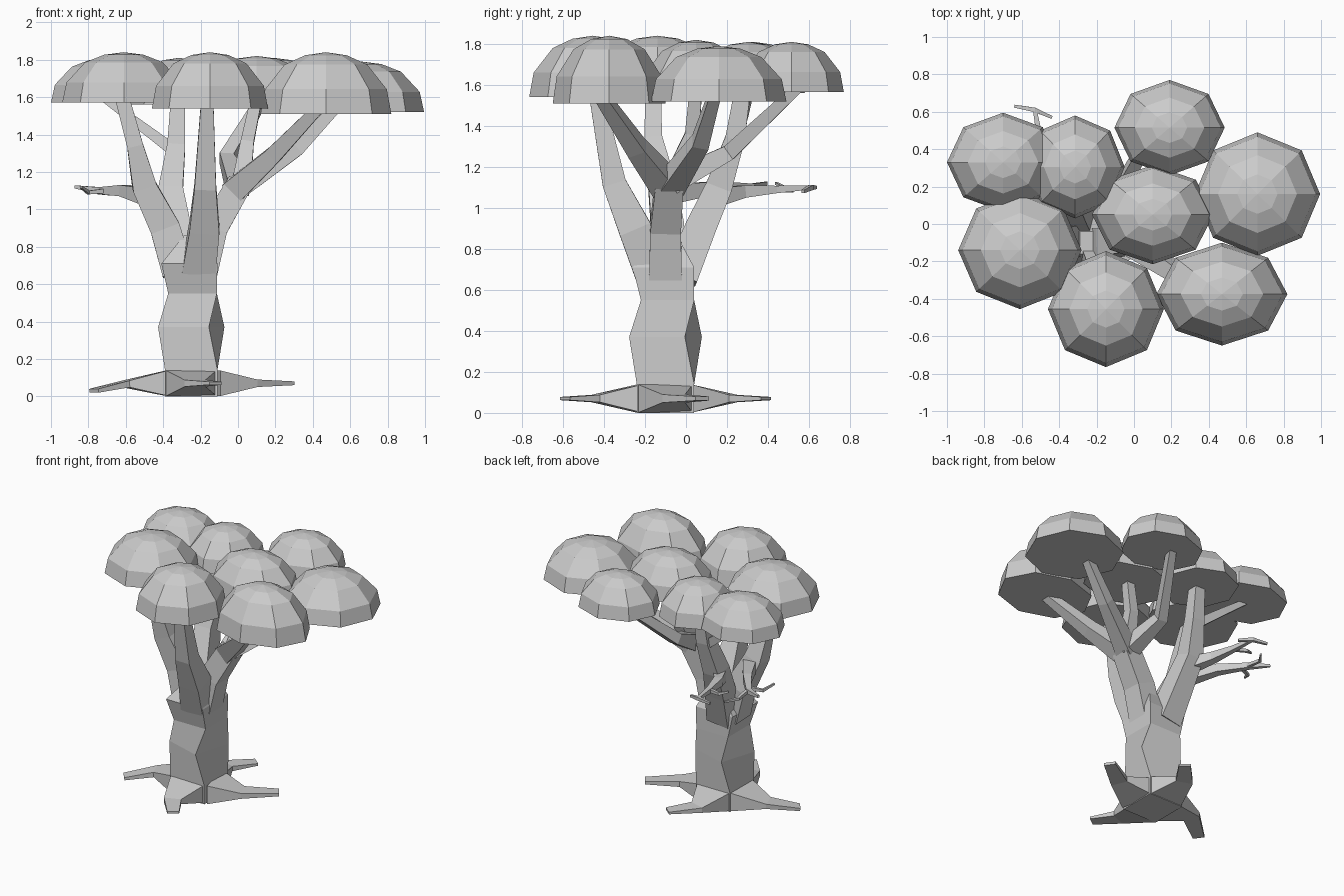
import bpy
import math
from mathutils import Vector


def make_object(name, verts, faces):
    mesh = bpy.data.meshes.new(name)
    mesh.from_pydata(verts, [], faces)
    mesh.update()
    obj = bpy.data.objects.new(name, mesh)
    bpy.context.collection.objects.link(obj)
    return obj


def loft(name, rings):
    """Skin a list of equal-sized vertex rings and cap both ends."""
    n = len(rings[0])
    verts = [v for ring in rings for v in ring]
    faces = [tuple(reversed(range(n)))]
    for k in range(len(rings) - 1):
        for i in range(n):
            j = (i + 1) % n
            faces.append((k * n + i, k * n + j, (k + 1) * n + j, (k + 1) * n + i))
    faces.append(tuple(range(len(verts) - n, len(verts))))
    return make_object(name, verts, faces)


def limb(name, points, ref=None):
    """Four-sided tapering limb; points are x, y, z, half width[, half height]."""
    p = [Vector(q[:3]) for q in points]
    if ref is None:
        d = p[-1] - p[0]
        axis = min(range(3), key=lambda i: abs(d[i]))
        ref = [0, 0, 0]
        ref[axis] = 1
    rings = []
    for k, q in enumerate(points):
        d1 = (p[k] - p[k - 1]).normalized() if k else Vector()
        d2 = (p[k + 1] - p[k]).normalized() if k < len(p) - 1 else Vector()
        t = (d1 + d2).normalized()
        u = Vector(ref)
        u = (u - t * u.dot(t)).normalized()
        v = t.cross(u)
        w, h = q[3], q[-1]
        rings.append([p[k] + u * h * su + v * w * sv
                      for su, sv in ((1, 1), (-1, 1), (-1, -1), (1, -1))])
    return loft(name, rings)


# Trunk: square sections with a clockwise twist at mid height
def square(x, y, z, r, deg):
    return [(x + r * math.sqrt(2) * math.cos(math.radians(deg + 45 + 90 * i)),
             y + r * math.sqrt(2) * math.sin(math.radians(deg + 45 + 90 * i)), z)
            for i in range(4)]


loft("trunk", [square(-.25, -.10, 0, .14, 0), square(-.25, -.10, .14, .14, 0),
               square(-.25, -.10, .37, .142, -17), square(-.243, -.09, .55, .13, 0),
               square(-.26, -.11, .71, .15, 0), square(-.23, -.10, .86, .06, 0)])

# Roots
roots = {
    "root_left": [(-.38, -.10, .07, .135, .068), (-.60, -.11, .066, .06, .018),
                  (-.77, -.24, .03, .04, .01)],
    "root_right": [(-.12, -.10, .07, .135, .068), (.08, -.06, .07, .06, .02),
                   (.28, .08, .07, .04, .01)],
    "root_front": [(-.25, -.23, .07, .135, .068), (-.23, -.44, .07, .06, .018),
                   (-.12, -.59, .07, .04, .008)],
    "root_back": [(-.25, .03, .07, .135, .068), (-.25, .23, .07, .06, .018),
                  (-.12, .39, .07, .04, .008)],
}
for name, pts in roots.items():
    limb(name, pts, (0, 0, 1))

# Main branches up to the leaf caps
branches = {
    "left_branch": [(-.32, -.10, .66, .085), (-.39, -.09, .90, .08), (-.50, -.12, 1.12, .065),
                    (-.55, -.16, 1.34, .043), (-.62, -.16, 1.60, .038)],
    "front_branch": [(-.21, -.16, .68, .09), (-.18, -.25, .90, .08),
                     (-.175, -.35, 1.12, .058), (-.165, -.44, 1.56, .034)],
    "right_stem": [(-.19, -.10, .66, .08), (-.13, -.10, .90, .075),
                   (.01, -.08, 1.14, .068)],
    "right_front_branch": [(-.02, -.09, 1.10, .065), (.19, -.24, 1.29, .045),
                           (.43, -.41, 1.54, .03)],
    "right_branch": [(-.02, -.08, 1.10, .06), (.31, .07, 1.32, .04),
                     (.53, .14, 1.55, .028)],
    "right_back_branch": [(0, -.08, 1.12, .06), (-.06, .21, 1.27, .038),
                          (.13, .55, 1.59, .026)],
    "middle_branch": [(.02, -.06, 1.14, .05), (.05, .03, 1.36, .035),
                      (.10, .05, 1.60, .03)],
    "back_branch": [(-.29, -.03, .66, .085), (-.33, .07, .90, .075), (-.36, .16, 1.10, .065),
                    (-.33, .24, 1.34, .048), (-.32, .28, 1.60, .038)],
    "back_left_branch": [(-.35, .23, 1.32, .032), (-.55, .28, 1.47, .025),
                         (-.74, .32, 1.61, .018)],
}
for name, pts in branches.items():
    limb(name, pts)

# Bare side branches with small twigs
bare = [
    [(-.48, -.06, 1.07, .045), (-.61, .15, 1.10, .03), (-.74, .32, 1.10, .018), (-.87, .39, 1.12, .008)],
    [(-.37, .13, 1.05, .045), (-.46, .28, 1.08, .03), (-.50, .44, 1.09, .018), (-.53, .61, 1.10, .01)],
    [(-.64, .63, 1.10, .008), (-.53, .61, 1.10, .012), (-.44, .57, 1.08, .008)],
    [(-.73, .32, 1.10, .012), (-.74, .44, 1.09, .010), (-.68, .52, 1.08, .006)],
    [(-.70, .28, 1.10, .012), (-.80, .24, 1.09, .010), (-.84, .16, 1.12, .006)],
    [(-.50, .44, 1.09, .012), (-.60, .47, 1.10, .010), (-.66, .44, 1.12, .006)],
]
for i, pts in enumerate(bare):
    limb("bare_branch_%d" % (i + 1), pts, (0, 0, 1))

# Leaf caps: eight-sided half domes (x, y, rx, ry, base z, top z)
caps = [(-.70, .33, .30, .265, 1.57, 1.81), (-.315, .305, .265, .275, 1.56, 1.81),
        (.19, .515, .295, .255, 1.565, 1.81), (.66, .16, .335, .33, 1.52, 1.79),
        (.10, .05, .325, .265, 1.55, 1.82), (-.61, -.14, .33, .315, 1.57, 1.84),
        (-.15, -.455, .31, .31, 1.54, 1.84), (.47, -.375, .35, .275, 1.51, 1.84)]
profile = [(1, 0), (.93, .40), (.63, .80), (.32, .95)]
for k, (x, y, rx, ry, z0, z1) in enumerate(caps):
    verts = [(x + rx * r * math.cos(math.pi * i / 4),
              y + ry * r * math.sin(math.pi * i / 4), z0 + (z1 - z0) * h)
             for r, h in profile for i in range(8)] + [(x, y, z1)]
    faces = [tuple(reversed(range(8)))]
    for i in range(8):
        j = (i + 1) % 8
        faces += [(8 * s + i, 8 * s + j, 8 * s + 8 + j, 8 * s + 8 + i) for s in range(3)]
        faces.append((24 + i, 24 + j, 32))
    make_object("leaf_cap_%d" % (k + 1), verts, faces)
